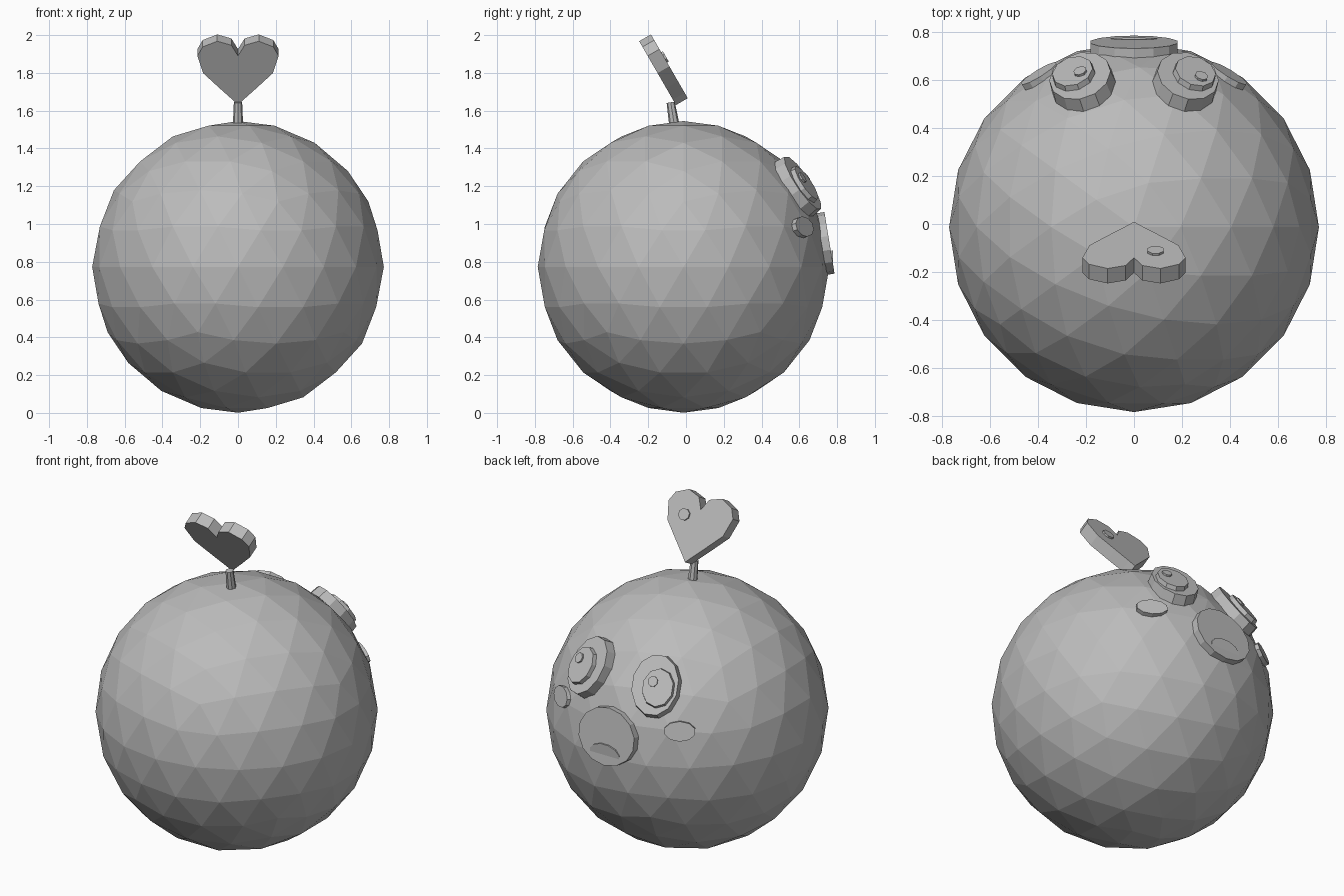
import bpy, bmesh
from math import cos, sin, pi, radians
from mathutils import Vector, Matrix

if "Cube" in bpy.data.objects:
    bpy.data.objects.remove(bpy.data.objects["Cube"], do_unlink=True)

CENTRE = Vector((0, -0.013, 0.773))
RADIUS = 0.772

grey = bpy.data.materials.new("plain_grey")
grey.use_nodes = True
grey.diffuse_color = (0.5, 0.5, 0.5, 1)
grey.node_tree.nodes["Principled BSDF"].inputs["Base Color"].default_value = (0.5, 0.5, 0.5, 1)


def make_object(name, bm):
    bmesh.ops.recalc_face_normals(bm, faces=bm.faces)
    mesh = bpy.data.meshes.new(name)
    bm.to_mesh(mesh)
    bm.free()
    mesh.materials.append(grey)
    obj = bpy.data.objects.new(name, mesh)
    bpy.context.collection.objects.link(obj)
    return obj


def prism(name, outline, depth, matrix, taper=1.0):
    """Extrude a 2D outline along local z, then place it."""
    bm = bmesh.new()
    back = [bm.verts.new((x, y, 0)) for x, y in outline]
    front = [bm.verts.new((x * taper, y * taper, depth)) for x, y in outline]
    bm.faces.new(back)
    bm.faces.new(front)
    for i in range(len(outline)):
        j = (i + 1) % len(outline)
        bm.faces.new((back[i], back[j], front[j], front[i]))
    bm.transform(matrix)
    return make_object(name, bm)


def ellipse(rx, ry, sides):
    return [(rx * cos(2 * pi * (i + 0.5) / sides), ry * sin(2 * pi * (i + 0.5) / sides))
            for i in range(sides)]


def frame(direction, distance):
    """Matrix on the ball: local z points outwards, local y points up."""
    normal = Vector(direction).normalized()
    side = Vector((0, 0, 1)).cross(normal).normalized()
    up = normal.cross(side)
    rotation = Matrix((side, up, normal)).transposed().to_4x4()
    return Matrix.Translation(CENTRE + normal * distance) @ rotation


# Ball body
bm = bmesh.new()
bmesh.ops.create_icosphere(bm, subdivisions=3, radius=RADIUS)
bm.transform(Matrix.Translation(CENTRE))
make_object("body", bm)

# Eyes and cheeks
for side, label in ((1, "left"), (-1, "right")):
    eye = frame((side * 0.218, 0.61, 0.43), 0.745)
    prism(f"{label}_eye", ellipse(0.137, 0.178, 12), 0.06, eye, 0.96)
    pupil = eye @ Matrix.Translation((-side * 0.0, -0.015, 0.055))
    pupil = Matrix.Translation((side * 0.022, -0.006, 0)) @ pupil
    prism(f"{label}_pupil", ellipse(0.092, 0.112, 10), 0.028, pupil, 0.95)
    # Both glints sit towards the same side
    glint = pupil @ Matrix.Translation((-0.03, 0.03, 0.02))
    prism(f"{label}_glint", ellipse(0.028, 0.03, 8), 0.018, glint)
    cheek = frame((side * 0.40, 0.645, 0.215), 0.755)
    prism(f"{label}_cheek", ellipse(0.088, 0.056, 10), 0.03, cheek)

# Muzzle with a mouth tipped so only its upper rim shows
muzzle = frame((0, 0.77, 0.127), 0.74)
prism("muzzle", ellipse(0.186, 0.165, 14), 0.043, muzzle)
mouth = muzzle @ Matrix.Translation((0, -0.1, 0.036)) @ Matrix.Rotation(radians(10), 4, "X")
prism("mouth", ellipse(0.1, 0.06, 12), 0.008, mouth)

# Stem, leaning slightly back
bm = bmesh.new()
bmesh.ops.create_cone(bm, cap_ends=True, segments=8, radius1=0.028, radius2=0.022, depth=0.14)
bm.transform(Matrix.Translation((0, -0.07, 1.575)) @ Matrix.Rotation(radians(9), 4, "X"))
make_object("stem", bm)

# Heart plate, leaning over the stem
half = [(0.03, 0.033), (0.1, 0.105), (0.185, 0.195), (0.215, 0.3), (0.187, 0.355),
        (0.11, 0.39), (0.035, 0.365)]
outline = [(0, 0)] + half + [(0, 0.3)] + [(-x, y) for x, y in reversed(half)]
tilt = Matrix(((-1, 0, 0), (0, -0.5, 0.866), (0, 0.866, 0.5))).to_4x4()
heart = Matrix.Translation((0, -0.053, 1.63)) @ tilt
prism("heart", outline, 0.072, heart)
prism("heart_glint", ellipse(0.036, 0.034, 8), 0.012,
      heart @ Matrix.Translation((-0.09, 0.25, 0.07)))
